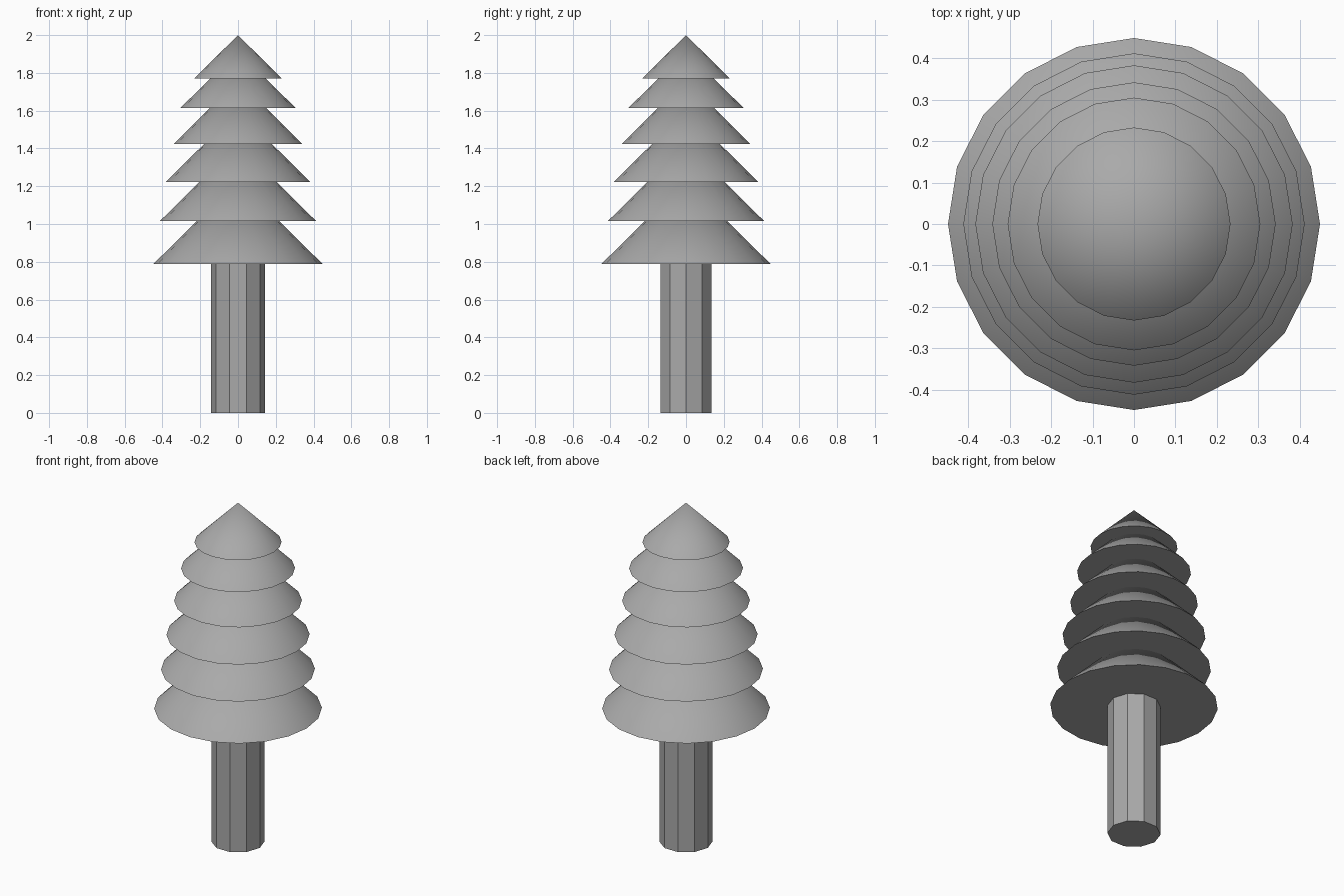
import bpy, bmesh
from math import cos, sin, pi, radians

cube = bpy.data.objects.get("Cube")
if cube:
    bpy.data.objects.remove(cube, do_unlink=True)

GREY = (0.4, 0.4, 0.4, 1.0)
mat = bpy.data.materials.new("plain grey")
mat.use_nodes = True
mat.diffuse_color = GREY
bsdf = next(n for n in mat.node_tree.nodes if n.type == 'BSDF_PRINCIPLED')
bsdf.inputs["Base Color"].default_value = GREY


def ring(bm, sides, radius, z):
    """Regular polygon of vertices with a corner on +x."""
    return [bm.verts.new((radius * cos(2 * pi * i / sides),
                          radius * sin(2 * pi * i / sides), z))
            for i in range(sides)]


def solid(name, sides, radius, bottom, top, pointed=False):
    """Closed prism, or closed cone when pointed."""
    bm = bmesh.new()
    low = ring(bm, sides, radius, bottom)
    bm.faces.new(low[::-1])
    if pointed:
        tip = bm.verts.new((0, 0, top))
        for i in range(sides):
            bm.faces.new((low[i], low[(i + 1) % sides], tip))
    else:
        high = ring(bm, sides, radius, top)
        bm.faces.new(high)
        for i in range(sides):
            j = (i + 1) % sides
            bm.faces.new((low[i], low[j], high[j], high[i]))
    mesh = bpy.data.meshes.new(name)
    bm.to_mesh(mesh)
    bm.free()
    mesh.materials.append(mat)
    obj = bpy.data.objects.new(name, mesh)
    bpy.context.collection.objects.link(obj)
    return obj


# Faceted trunk, ending just inside the lowest branches
solid("trunk", 10, 0.143, 0.0, 0.82)

# Stacked cones of foliage, lowest first: (radius, base height)
TIERS = [(0.449, 0.787), (0.412, 1.017), (0.383, 1.222),
         (0.342, 1.423), (0.305, 1.614), (0.233, 1.769)]
SLOPE = (2.0 - TIERS[-1][1]) / TIERS[-1][0]
for n, (radius, base) in enumerate(TIERS, 1):
    tier = solid(f"foliage_tier_{n}", 20, radius, base,
                 base + radius * SLOPE, pointed=True)
    bpy.ops.object.select_all(action='DESELECT')
    tier.select_set(True)
    bpy.context.view_layer.objects.active = tier
    bpy.ops.object.shade_smooth_by_angle(angle=radians(30))
